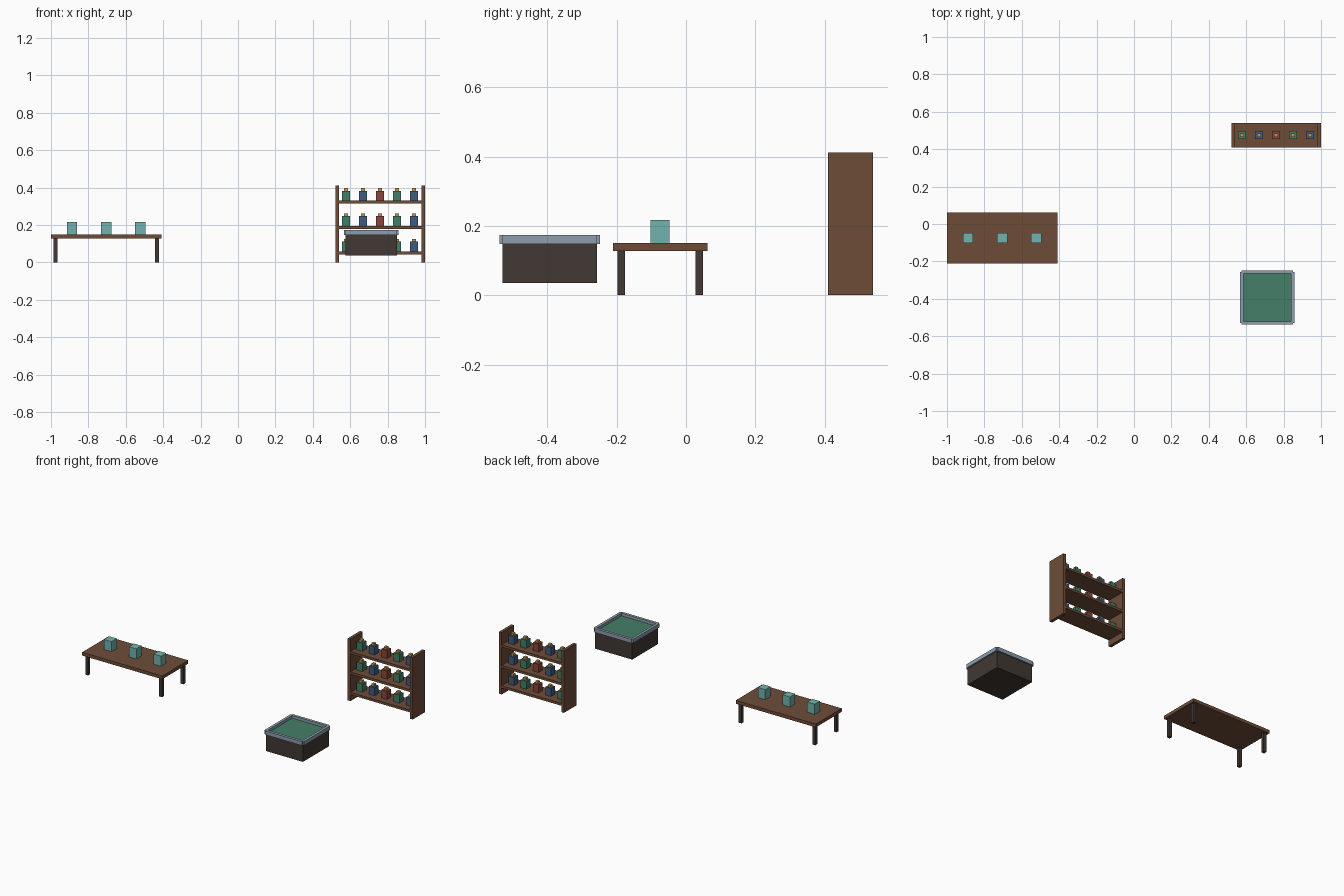
import bpy

if "Cube" in bpy.data.objects:
    bpy.data.objects.remove(bpy.data.objects["Cube"])


def mat(name, *rgb):
    """Material from display (sRGB) values, stored as linear colour."""
    m = bpy.data.materials.new(name)
    m.diffuse_color = [((c + 0.055) / 1.055) ** 2.4 for c in rgb] + [1]
    m.use_nodes = True
    m.node_tree.nodes["Principled BSDF"].inputs["Base Color"].default_value = m.diffuse_color
    return m


WOOD = mat("wood", 0.43, 0.30, 0.22)
DARK = mat("dark_wood", 0.255, 0.22, 0.20)
STEEL = mat("grey_trim", 0.56, 0.62, 0.68)
FELT = mat("green_surface", 0.27, 0.50, 0.41)
TEAL = mat("teal_glass", 0.45, 0.70, 0.68)
GREEN = mat("bottle_green", 0.25, 0.50, 0.41)
BLUE = mat("bottle_blue", 0.25, 0.36, 0.50)
RED = mat("bottle_red", 0.54, 0.27, 0.23)
GOLD = mat("cork_gold", 0.75, 0.60, 0.32)


def box(name, material, x, y, z):
    """Box from (min, max) ranges on each axis."""
    spans = (x, y, z)
    bpy.ops.mesh.primitive_cube_add(size=1, location=[(a + b) / 2 for a, b in spans])
    ob = bpy.context.object
    ob.name = name
    ob.scale = [b - a for a, b in spans]
    bpy.ops.object.transform_apply(location=False, rotation=False, scale=True)
    ob.data.materials.append(material)
    return ob


def around(c, size):
    return (c - size / 2, c + size / 2)


# Table: top, four legs, three cups
box("table_top", WOOD, (-1.0, -0.41), (-0.211, 0.062), (0.128, 0.15))
for x in (-0.976, -0.432):
    for y in (-0.187, 0.038):
        box("table_leg", DARK, around(x, 0.021), around(y, 0.021), (0, 0.128))
for x in (-0.887, -0.705, -0.523):
    box("cup", TEAL, around(x, 0.055), around(-0.075, 0.055), (0.15, 0.217))

# Square basin: body, inset surface, four rim rails
CX, CY, W, T = 0.7125, -0.393, 0.273, 0.018
box("basin_body", DARK, around(CX, W), around(CY, W), (0.036, 0.15))
box("basin_surface", FELT, around(CX, W - T), around(CY, W - T), (0.148, 0.156))
for s in (-1, 1):
    box("rim_long_rail", STEEL, around(CX, W), around(CY + s * W / 2, T), (0.148, 0.174))
    box("rim_side_rail", STEEL, around(CX + s * W / 2, T), around(CY, W), (0.148, 0.174))

# Open shelf unit: two sides, three shelves
DEPTH = (0.41, 0.539)
box("shelf_left_side", WOOD, (0.521, 0.541), DEPTH, (0, 0.412))
box("shelf_right_side", WOOD, (0.98, 1.0), DEPTH, (0, 0.412))
for top in (0.058, 0.194, 0.33):
    box("shelf_board", WOOD, (0.541, 0.98), DEPTH, (top - 0.016, top))
    # Row of bottles with small stoppers
    for i, colour in enumerate((GREEN, BLUE, RED, GREEN, BLUE)):
        x = 0.577 + i * 0.091
        box("bottle", colour, around(x, 0.042), around(0.475, 0.042), (top, top + 0.053))
        box("bottle_stopper", GOLD, around(x, 0.02), around(0.475, 0.02),
            (top + 0.053, top + 0.068))
